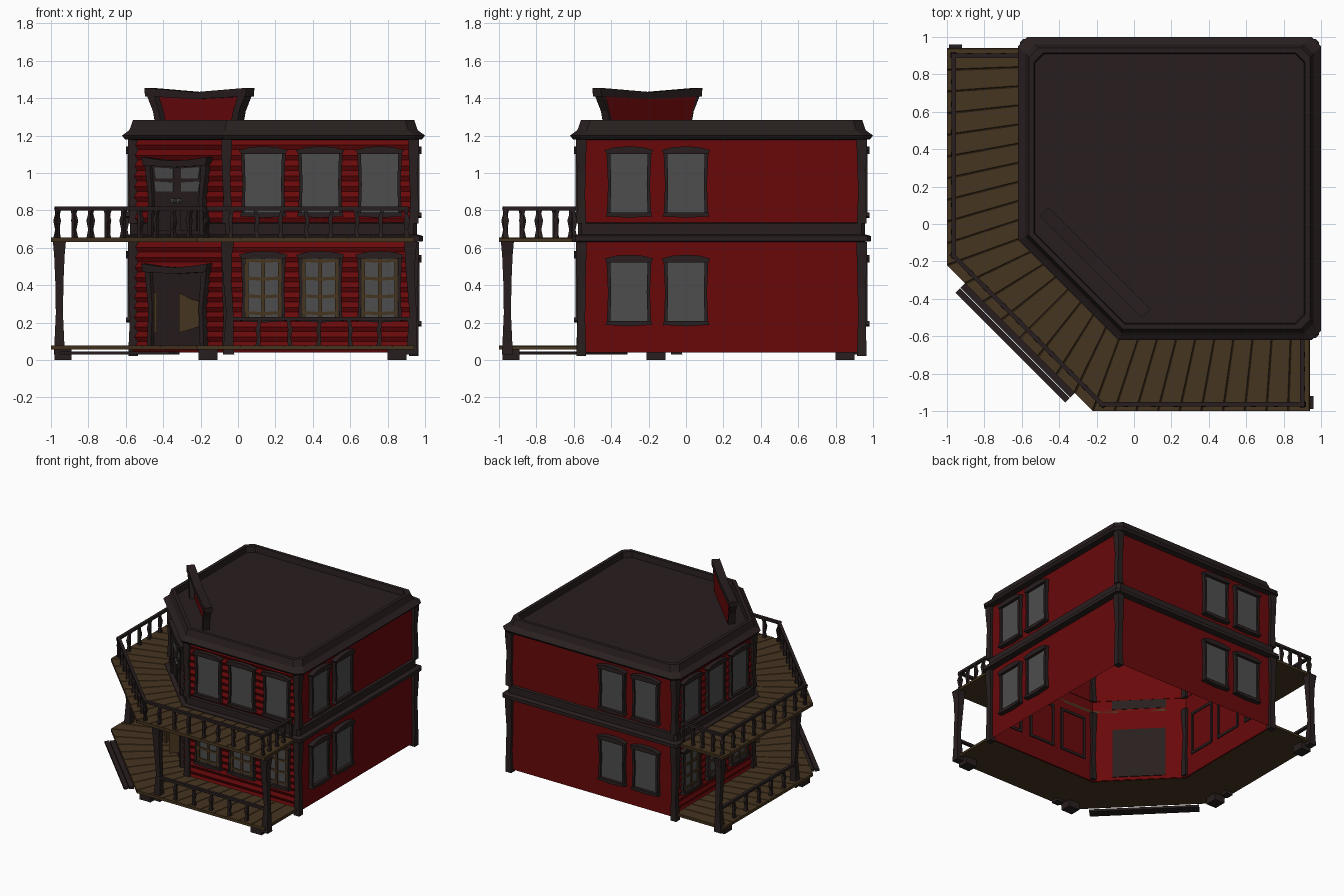
import bpy, bmesh, math
from mathutils import Matrix, Vector

if "Cube" in bpy.data.objects:
    bpy.data.objects.remove(bpy.data.objects["Cube"])

def material(name, r, g, b):
    m = bpy.data.materials.new(name)
    m.diffuse_color = (r, g, b, 1)
    m.use_nodes = True
    m.node_tree.nodes["Principled BSDF"].inputs["Base Color"].default_value = m.diffuse_color
    return m

RED = material("red_paint", 0.14, 0.0025, 0.003)
TRIM = material("dark_trim", 0.022, 0.0135, 0.0135)
WOOD = material("brown_wood", 0.062, 0.035, 0.014)
GLASS = material("grey_glass", 0.075, 0.075, 0.075)

parts = {}          # (name, material) -> bmesh

def loft(name, mat, rings, cap0=True, cap1=True):
    bm = parts.setdefault((name, mat), bmesh.new())
    vs = [[bm.verts.new(p) for p in r] for r in rings]
    n = len(rings[0])
    for a, b in zip(vs, vs[1:]):
        for i in range(n):
            j = (i + 1) % n
            bm.faces.new((a[i], a[j], b[j], b[i]))
    if cap0:
        bm.faces.new(vs[0][::-1])
    if cap1:
        bm.faces.new(vs[-1])

def frame(ox, oy, ux, uy, nx, ny):
    # local axes: along the wall, out of the wall, up
    return Matrix(((ux, nx, 0, ox), (uy, ny, 0, oy), (0, 0, 1, 0), (0, 0, 0, 1)))

def prism(name, mat, M, pts, d0, d1):
    loft(name, mat, [[M @ Vector((a, d, z)) for a, z in pts] for d in (d0, d1)])

def box(name, mat, M, a0, a1, d0, d1, z0, z1):
    prism(name, mat, M, [(a0, z0), (a1, z0), (a1, z1), (a0, z1)], d0, d1)

def column(name, mat, M, a, d, secs):
    # square column, sections are (z, half width, sideways shift)
    loft(name, mat, [[M @ Vector((a + s + h * i, d + h * j, z)) for i, j in
                      ((-1, -1), (1, -1), (1, 1), (-1, 1))] for z, h, s in secs])

I = Matrix.Identity(4)
SWAP = Matrix(((0, 1, 0, 0), (1, 0, 0, 0), (0, 0, 1, 0), (0, 0, 0, 1)))
R = math.sqrt(0.5)
FRONT = frame(0, -0.56, 1, 0, 0, -1)
RIGHT = frame(0.94, 0, 0, 1, 1, 0)
DIAG = frame(-0.31, -0.31, R, -R, -R, -R)

def outline(o, z, c):
    # building footprint pushed out by o, with cut corners of size c
    lo, hi, k = -0.56 - o, 0.94 + o, -0.06 - 0.414 * o
    return [Vector((x, y, z)) for x, y in (
        (lo, k), (k, lo), (hi - c, lo), (hi, lo + c), (hi, hi - c), (hi - c, hi),
        (lo + c, hi), (lo, hi - c))]

# Walls, storey band, roof with parapet
loft("walls", RED, [outline(0, z, 0.002) for z in (0.04, 1.2)], False, False)
loft("storey_band", TRIM, [outline(o, z, 0.02) for o, z in (
    (0, 0.63), (0.05, 0.635), (0.05, 0.662), (0.018, 0.672), (0.018, 0.73), (0, 0.735))], False, False)
loft("roof", TRIM, [outline(o, z, 0.05) for o, z in (
    (0, 1.175), (0.045, 1.18), (0.06, 1.2), (0.03, 1.222), (0.02, 1.23), (0.002, 1.283),
    (-0.025, 1.283), (-0.03, 1.235))], False, True)

def siding(M, a0, a1):
    for z0, z1 in ((0.045, 0.63), (0.735, 1.18)):
        n = round((z1 - z0) / 0.055)
        p = (z1 - z0) / n
        prof = [(0, z1), (-0.004, z1), (-0.004, z0)]
        for i in range(n):
            prof += [(0.0, z0 + p * i), (0.012, z0 + p * (i + 0.45))]
        loft("siding", RED, [[M @ Vector((a, d, z)) for d, z in prof] for a in (a0, a1)])

def window(M, c, z, bars=False):
    T = M @ Matrix.Translation((c, 0, z))
    box("window_glass", GLASS, T, -0.106, 0.106, -0.003, 0.016, 0.02, 0.35)
    prism("window_lintel", TRIM, T, [(-0.118, 0.342), (0.118, 0.342), (0.13, 0.362),
          (0.07, 0.378), (0, 0.382), (-0.07, 0.378), (-0.13, 0.362)], 0, 0.04)
    prism("window_sill", TRIM, T, [(-0.125, 0.008), (0, 0), (0.125, 0.008), (0.118, 0.028),
          (-0.118, 0.028)], 0, 0.04)
    for s in (-1, 1):
        prism("window_jamb", TRIM, T, [(s * 0.118, 0.02), (s * 0.112, 0.18), (s * 0.12, 0.35),
              (s * 0.1, 0.35), (s * 0.095, 0.18), (s * 0.1, 0.02)], 0, 0.03)
    if bars:
        for a in (-0.088, 0, 0.088):
            box("window_bars", WOOD, T, a - 0.009, a + 0.009, 0.01, 0.025, 0.025, 0.345)
        for h in (0.045, 0.135, 0.23, 0.325):
            prism("window_bars", WOOD, T, [(-0.096, h), (0, h - 0.006), (0.096, h), (0.096, h + 0.017),
                  (0, h + 0.011), (-0.096, h + 0.017)], 0.01, 0.024)
        # frame showing on the inside of the wall
        for s in (-1, 1):
            box("inner_window_frame", TRIM, T, s * 0.11 - 0.01, s * 0.11 + 0.01, -0.012, -0.002, 0.01, 0.37)
        for h in (0.01, 0.35):
            box("inner_window_frame", TRIM, T, -0.1, 0.1, -0.012, -0.002, h, h + 0.02)

def corner_post(x, y, base):
    for z0, z1 in ((base, 0.63), (0.73, 1.18)):
        h = z1 - z0
        column("corner_post", TRIM, I, x, y, [(z0, 0.026, 0), (z0 + 0.3 * h, 0.021, 0.003),
               (z0 + 0.6 * h, 0.022, -0.004), (z0 + 0.92 * h, 0.028, 0), (z1, 0.028, 0)])

def railing(M, p, q, z0, z1, n):
    p, q = Vector(p), Vector(q)
    L = (q - p).length
    u = (q - p) / L
    T = M @ frame(p.x, p.y, u.x, u.y, -u.y, u.x)
    box("handrail", TRIM, T, -0.012, L + 0.012, -0.012, 0.012, z1 - 0.02, z1)
    h = z1 - z0
    for i in range(n + 1):
        w = 0.006 if i % 2 else -0.006
        column("baluster", TRIM, T, L * i / n, 0, [(z0 - 0.005, 0.013, w), (z0 + 0.25 * h, 0.009, 0),
               (z0 + 0.55 * h, 0.013, w), (z0 + 0.75 * h, 0.009, 0), (z1 - 0.01, 0.012, -w)])

# Everything that repeats across the diagonal
for S in (I, SWAP):
    F, B = S @ FRONT, S @ RIGHT
    siding(F, -0.06, 0.94)
    for c in (0.135, 0.44, 0.757):
        window(F, c, 0.2, True)
        window(F, c, 0.76)
    for c in (-0.305, 0.0):
        window(B, c, 0.18)
        window(B, c, 0.76)
    # upper balcony and lower porch railings
    railing(S, (0.9, -0.6), (0.9, -0.965), 0.655, 0.82, 4)
    railing(S, (0.9, -0.965), (-0.17, -0.965), 0.655, 0.82, 8)
    railing(S, (0.92, -0.965), (-0.05, -0.965), 0.08, 0.23, 6)
    # porch posts and footing blocks
    for x in (-0.05, 0.93):
        column("porch_post", TRIM, S, x, -0.955, [(0.03, 0.03, 0), (0.1, 0.026, 0), (0.25, 0.019, 0.006),
               (0.42, 0.022, -0.006), (0.56, 0.028, -0.01), (0.635, 0.035, -0.006)])
    for x in (-0.16, 0.85):
        box("footing_block", TRIM, S, x - 0.05, x + 0.05, -0.98, -0.89, 0, 0.055)
    # swinging half door, standing open
    leaf = S @ frame(0, -0.44, 1, 0, 0, -1)
    prism("saloon_door_leaf", WOOD, leaf, [(-0.315, 0.145), (-0.185, 0.185), (-0.185, 0.31),
          (-0.25, 0.325), (-0.315, 0.36)], -0.008, 0.008)

for x, y, base in ((-0.56, -0.06, 0.055), (-0.06, -0.56, 0.055), (0.94, -0.56, 0.02),
                   (0.94, 0.94, 0.02), (-0.56, 0.94, 0.02)):
    corner_post(x, y, base)
siding(DIAG, -0.354, 0.354)
railing(I, (-0.965, -0.17), (-0.17, -0.965), 0.655, 0.82, 9)

# Decks of separate planks fanning round the corner, bevelled along their joints
inner = [(-0.56, 0.94), (-0.56, -0.06), (-0.06, -0.56), (0.94, -0.56)]
outer = [(-1, 0.94), (-1, -0.22), (-0.22, -1), (0.94, -1)]
def plank_deck(name, z0, z1):
    for k, n in enumerate((10, 8, 10)):
        a, b, c, d = (Vector(p) for p in (inner[k], inner[k + 1], outer[k], outer[k + 1]))
        for i in range(n):
            rings = []
            for z, g in ((z0, 0), (z1 - 0.006, 0), (z1, 0.04)):
                t0, t1 = (i + g) / n, (i + 1 - g) / n
                quad = (a.lerp(b, t0), a.lerp(b, t1), c.lerp(d, t1), c.lerp(d, t0))
                rings.append([Vector((p.x, p.y, z)) for p in quad])
            loft(name, WOOD, rings)
plank_deck("porch_deck", 0.055, 0.078)
plank_deck("balcony_deck", 0.632, 0.656)

# Entrance step of two boards
box("step_board", TRIM, DIAG, -0.415, 0.415, 0.462, 0.497, 0.028, 0.046)
box("step_board", TRIM, DIAG, -0.415, 0.415, 0.42, 0.458, 0.028, 0.046)

# Door surrounds on the cut corner: lower doorway and balcony door
box("doorway", TRIM, DIAG, -0.2, 0.2, -0.01, 0.015, 0.07, 0.48)
box("balcony_door", TRIM, DIAG, -0.205, 0.205, -0.003, 0.018, 0.66, 1.05)
for z0, z1 in ((0.075, 0.515), (0.66, 1.085)):
    for s in (-1, 1):
        prism("door_jamb", TRIM, DIAG, [(s * 0.215, z0), (s * 0.205, z0 + 0.2), (s * 0.235, z1 - 0.03),
              (s * 0.195, z1 - 0.03), (s * 0.175, z0 + 0.2), (s * 0.185, z0)], 0, 0.035)
    prism("door_lintel", TRIM, DIAG, [(-0.235, z1 - 0.045), (0, z1 - 0.055), (0.235, z1 - 0.045),
          (0.25, z1), (0.12, z1 - 0.014), (0, z1 - 0.02), (-0.12, z1 - 0.014), (-0.25, z1)], 0, 0.045)
for s in (-1, 1):
    for z0, z1 in ((0.9, 0.955), (0.97, 1.03)):
        prism("door_pane", GLASS, DIAG, [(s * 0.03, z0), (s * 0.16, z0), (s * 0.172, z1),
              (s * 0.03, z1 - 0.006)], 0.015, 0.023)
    box("door_panel", TRIM, DIAG, min(s * 0.03, s * 0.15), max(s * 0.03, s * 0.15), 0.015, 0.026, 0.69, 0.81)
    column("door_knob", GLASS, DIAG, s * 0.022, 0.03, [(0.84, 0.008, 0), (0.852, 0.011, 0), (0.864, 0.008, 0)])

# Rooftop signboard, blank, flaring upwards
prism("sign_panel", RED, DIAG, [(-0.28, 1.23), (0.28, 1.23), (0.345, 1.42), (0, 1.41), (-0.345, 1.42)],
      -0.174, -0.155)
for s in (-1, 1):
    prism("sign_side", TRIM, DIAG, [(s * 0.255, 1.23), (s * 0.3, 1.23), (s * 0.325, 1.33), (s * 0.38, 1.43),
          (s * 0.325, 1.43), (s * 0.28, 1.33)], -0.172, -0.12)
prism("sign_top", TRIM, DIAG, [(-0.38, 1.41), (0, 1.395), (0.38, 1.41), (0.385, 1.455), (0, 1.432),
      (-0.385, 1.455)], -0.178, -0.115)

# Turn the collected parts into objects
for (name, mat), bm in parts.items():
    bmesh.ops.recalc_face_normals(bm, faces=bm.faces[:])
    me = bpy.data.meshes.new(name)
    bm.to_mesh(me)
    bm.free()
    me.materials.append(mat)
    bpy.context.collection.objects.link(bpy.data.objects.new(name, me))
